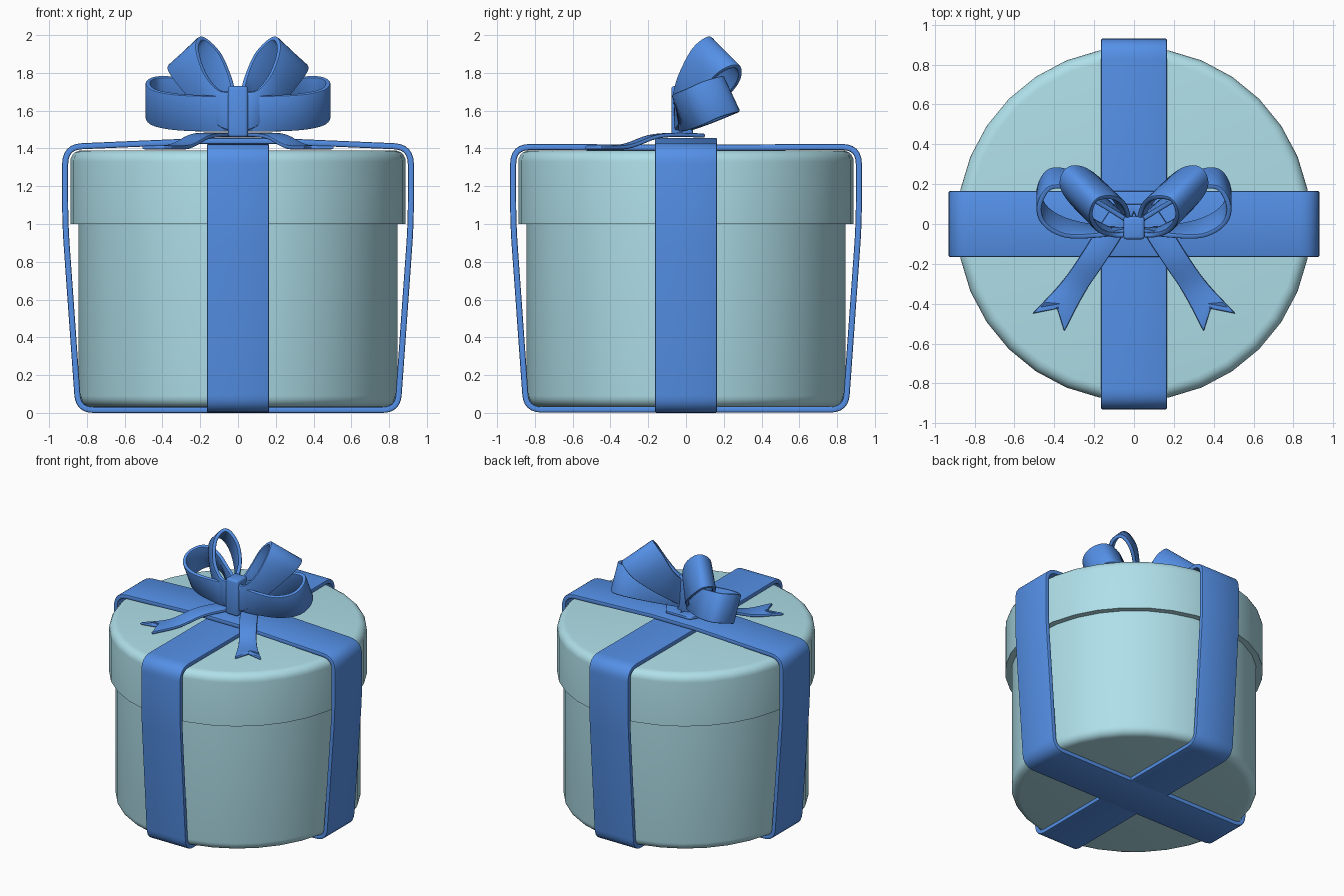
import bpy, bmesh, math
from mathutils import Vector as V

if "Cube" in bpy.data.objects:
    bpy.data.objects.remove(bpy.data.objects["Cube"])


def material(name, color):
    m = bpy.data.materials.new(name)
    m.diffuse_color = (*color, 1)
    m.use_nodes = True
    m.node_tree.nodes["Principled BSDF"].inputs["Base Color"].default_value = m.diffuse_color
    return m


BOX = material("pale_blue", (0.43, 0.74, 0.82))
RIBBON = material("ribbon_blue", (0.09, 0.28, 0.80))


def finish(ob, mat):
    """Apply the modifiers and shade smooth with sharp creases."""
    bpy.ops.object.select_all(action='DESELECT')
    ob.select_set(True)
    bpy.context.view_layer.objects.active = ob
    ob.data.materials.append(mat)
    bpy.ops.object.convert(target='MESH')
    bpy.ops.object.shade_smooth_by_angle(angle=math.radians(40))


def bevel(ob, width, segments=2):
    b = ob.modifiers.new("bevel", 'BEVEL')
    b.width, b.segments = width, segments
    b.limit_method, b.angle_limit = 'ANGLE', math.radians(40)


def lathe(name, profile, mat, sides=32):
    """Revolve a (radius, z) profile around z; both ends lie on the axis."""
    bm = bmesh.new()
    vs = [bm.verts.new((r, 0, z)) for r, z in profile]
    es = [bm.edges.new(p) for p in zip(vs, vs[1:])]
    bmesh.ops.spin(bm, geom=vs + es, axis=(0, 0, 1), cent=(0, 0, 0),
                   steps=sides, angle=2 * math.pi)
    bmesh.ops.remove_doubles(bm, verts=bm.verts, dist=1e-4)
    bmesh.ops.recalc_face_normals(bm, faces=bm.faces)
    me = bpy.data.meshes.new(name)
    bm.to_mesh(me)
    ob = bpy.data.objects.new(name, me)
    bpy.context.collection.objects.link(ob)
    finish(ob, mat)


def strip(name, rows, closed=False, mirror=False, thick=0.026):
    """Ribbon from rows of points across its width."""
    n, k = len(rows), len(rows[0])
    faces = [(i * k + j, i * k + j + 1, (i + 1) % n * k + j + 1, (i + 1) % n * k + j)
             for i in range(n if closed else n - 1) for j in range(k - 1)]
    me = bpy.data.meshes.new(name)
    me.from_pydata([p for r in rows for p in r], [], faces)
    ob = bpy.data.objects.new(name, me)
    bpy.context.collection.objects.link(ob)
    if mirror:
        m = ob.modifiers.new("mirror", 'MIRROR')
        m.use_mirror_merge = False
    s = ob.modifiers.new("solid", 'SOLIDIFY')
    s.thickness, s.offset = thick, 0
    bevel(ob, 0.008)
    finish(ob, RIBBON)


def round_corners(pts, steps=6):
    """Closed outline of (x, z, radius) with rounded corners."""
    out = []
    for i, (x, z, r) in enumerate(pts):
        p = V((x, z))
        if r == 0:
            out.append(p)
            continue
        a = p + (V(pts[i - 1][:2]) - p).normalized() * r
        b = p + (V(pts[(i + 1) % len(pts)][:2]) - p).normalized() * r
        for s in range(steps + 1):
            t = s / steps
            out.append(a * (1 - t) ** 2 + p * 2 * t * (1 - t) + b * t * t)
    return out


def smooth_path(pts, steps=6):
    """Catmull-Rom curve through the points."""
    p = [V(q) for q in pts]
    p = [2 * p[0] - p[1]] + p + [2 * p[-1] - p[-2]]
    out = []
    for a, b, c, d in zip(p, p[1:], p[2:], p[3:]):
        for s in range(steps):
            t = s / steps
            out.append(0.5 * (2 * b + (c - a) * t + (2 * a - 5 * b + 4 * c - d) * t * t
                              + (3 * b - a - 3 * c + d) * t ** 3))
    return out + [p[-2]]


def arc(cx, cz, r, a0, a1, n=5):
    return [(cx + r * math.cos(math.radians(a0 + (a1 - a0) * i / n)),
             cz + r * math.sin(math.radians(a0 + (a1 - a0) * i / n))) for i in range(n + 1)]


# Round box and overlapping lid
lathe("box_body", [(0, 0.03)] + arc(0.785, 0.09, 0.06, -90, 0) + [(0.845, 1.02), (0, 1.02)], BOX)
lathe("box_lid", [(0, 1.0), (0.888, 1.0)] + arc(0.828, 1.33, 0.06, 0, 90) + [(0, 1.39)], BOX)

# Two ribbons wrapped around the box, the x one lying over the y one
W = 0.165
for name, along_x, top, low in (("ribbon_side_to_side", True, 1.44, 0.016),
                                ("ribbon_front_to_back", False, 1.405, 0.018)):
    half = [(0.845, low, 0.08), (0.915, 1.0, 0.12), (0.915, 1.408, 0.09), (0.17, top, 0)]
    outline = round_corners(half + [(-x, z, r) for x, z, r in reversed(half)])
    rows = [[((p.x, w, p.y) if along_x else (w, p.x, p.y)) for w in (-W, W)] for p in outline]
    strip(name, rows, closed=True, thick=0.032)

# Upright bow loops: front edge and back edge of each band
front = [(0.02, -0.05, 1.70), (0.10, -0.055, 1.71), (0.175, -0.03, 1.80), (0.215, 0.04, 1.93),
         (0.185, 0.12, 1.985), (0.10, 0.13, 1.91), (0.045, 0.09, 1.79), (0.02, 0.0, 1.69)]
back = [(0.02, -0.05, 1.49), (0.10, -0.035, 1.52), (0.24, 0.04, 1.65), (0.36, 0.18, 1.80),
        (0.34, 0.275, 1.83), (0.25, 0.275, 1.75), (0.13, 0.17, 1.63), (0.02, 0.0, 1.49)]
strip("bow_upper_loops", list(zip(smooth_path(front), smooth_path(back))), mirror=True)

# Sideways bow loops
top = [(0.02, -0.03, 1.68), (0.16, -0.055, 1.68), (0.34, -0.06, 1.69), (0.45, 0.0, 1.715),
       (0.475, 0.09, 1.755), (0.42, 0.18, 1.78), (0.30, 0.17, 1.77), (0.15, 0.09, 1.72),
       (0.02, 0.01, 1.68)]
drop = [0, 0.4, 0.9, 1, 1, 1, 0.9, 0.4, 0]
bottom = [(x, y + 0.09 * d, z - 0.19) for (x, y, z), d in zip(top, drop)]
strip("bow_side_loops", list(zip(smooth_path(top), smooth_path(bottom))), mirror=True)

# Tails with a notched end
left = smooth_path([(-0.02, 0.10, 1.468), (0.06, -0.06, 1.472), (0.15, -0.20, 1.46),
                    (0.25, -0.35, 1.41), (0.35, -0.54, 1.405)], 5)
right = smooth_path([(0.10, 0.10, 1.468), (0.20, -0.05, 1.472), (0.27, -0.16, 1.46),
                     (0.37, -0.30, 1.41), (0.51, -0.45, 1.405)], 5)
rows = [[a, (a + b) / 2, b] for a, b in zip(left, right)]
rows[-1][1] = V((0.385, -0.425, 1.405))
rows[-2][1] = V((0.37, -0.40, 1.405))
strip("bow_tails", rows, mirror=True, thick=0.022)

# Knot
bpy.ops.mesh.primitive_cube_add(size=1, location=(0, -0.02, 1.595))
knot = bpy.context.object
knot.name = "bow_knot"
knot.scale = (0.105, 0.115, 0.27)
bpy.ops.object.transform_apply(location=False, rotation=False, scale=True)
bevel(knot, 0.015, 3)
finish(knot, RIBBON)
